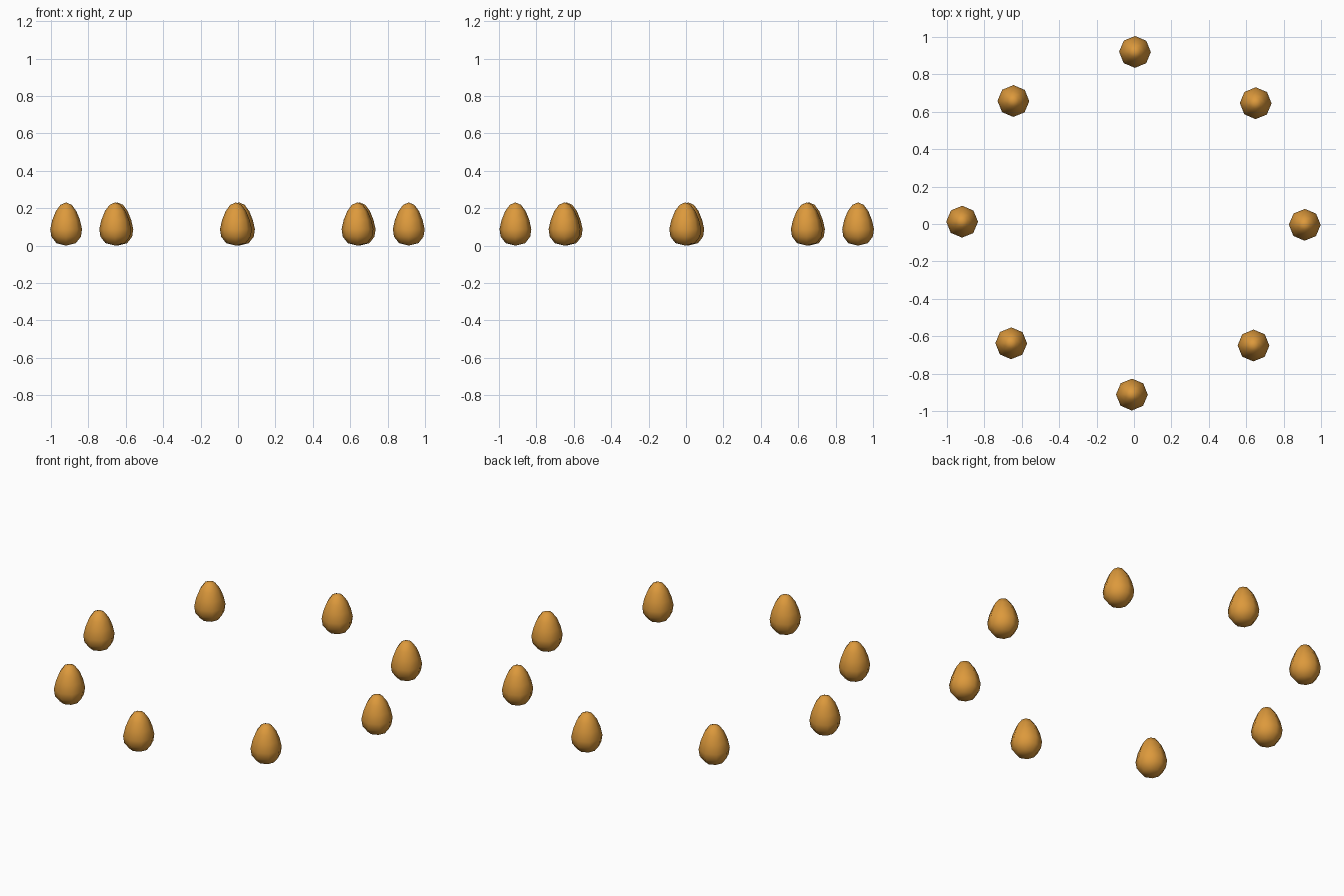
import bpy, bmesh, math

if "Cube" in bpy.data.objects:
    bpy.data.objects.remove(bpy.data.objects["Cube"])

mat = bpy.data.materials.new("amber orange")
mat.diffuse_color = (0.72, 0.32, 0.045, 1)
mat.use_nodes = True
mat.node_tree.nodes["Principled BSDF"].inputs["Base Color"].default_value = mat.diffuse_color

SIDES = 8
# egg profile: (radius, height) rings between the bottom and top points
PROFILE = [(0.052, 0.013), (0.079, 0.048), (0.085, 0.088), (0.074, 0.137),
           (0.055, 0.184), (0.030, 0.218)]


def egg(name, x, y, turn):
    bm = bmesh.new()
    rings = []
    for r, z in PROFILE:
        rings.append([bm.verts.new((r * math.cos(turn + math.tau * i / SIDES),
                                    r * math.sin(turn + math.tau * i / SIDES), z))
                      for i in range(SIDES)])
    bottom = bm.verts.new((0, 0, 0.0))
    top = bm.verts.new((0, 0, 0.231))
    for i in range(SIDES):
        j = (i + 1) % SIDES
        for a, b in zip(rings, rings[1:]):
            bm.faces.new((a[i], a[j], b[j], b[i]))
        bm.faces.new((bottom, rings[0][j], rings[0][i]))
        bm.faces.new((top, rings[-1][i], rings[-1][j]))
    for f in bm.faces:
        f.smooth = True
    me = bpy.data.meshes.new(name)
    bm.to_mesh(me)
    bm.free()
    me.materials.append(mat)
    ob = bpy.data.objects.new(name, me)
    ob.location = (x, y, 0)
    bpy.context.collection.objects.link(ob)


# ring of eight eggs
for k in range(8):
    a = math.tau * k / 8 - 0.009
    egg(f"egg_{k + 1}", -0.003 + 0.916 * math.cos(a), 0.004 + 0.916 * math.sin(a), a)
